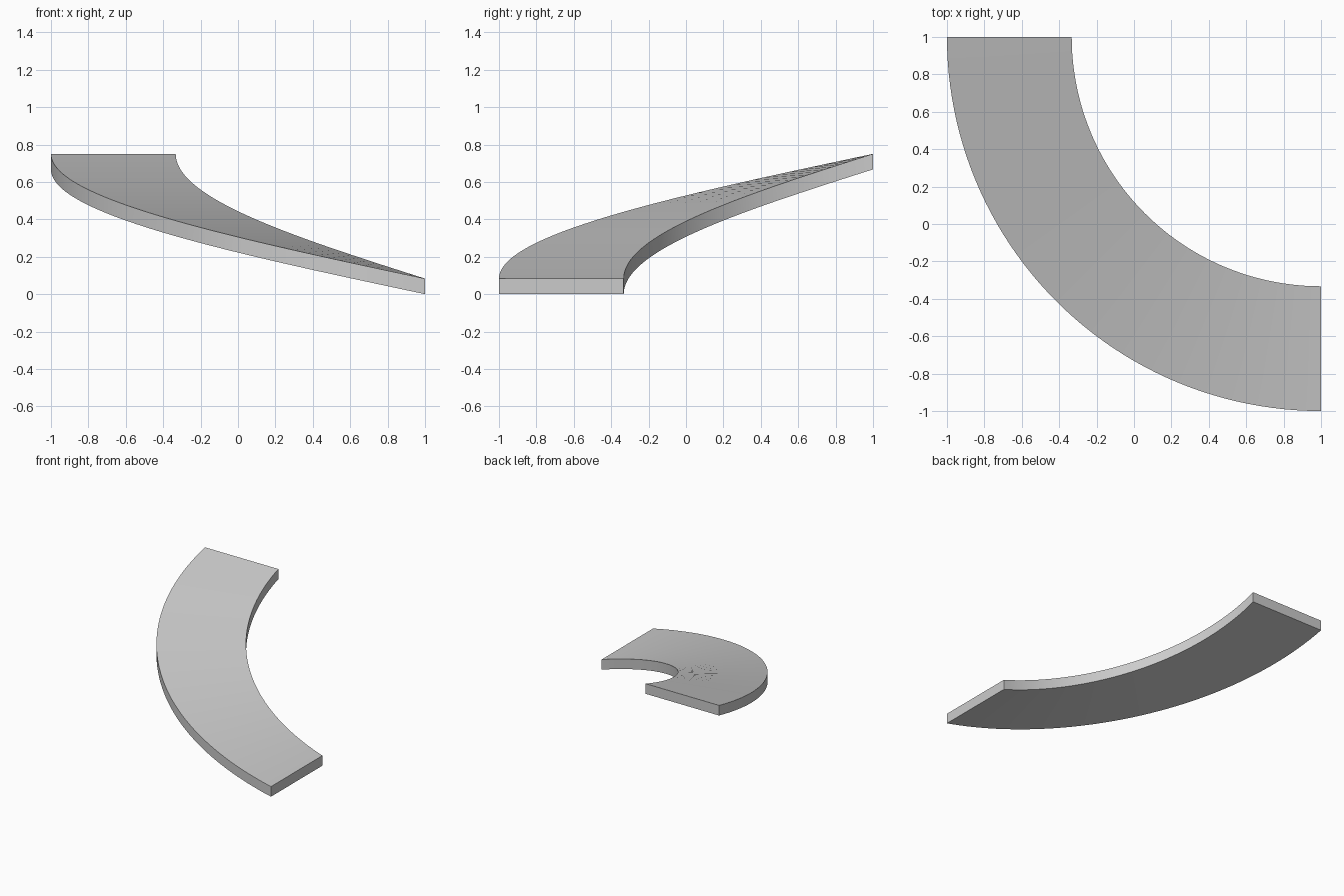
import bpy, bmesh
from math import cos, sin, pi, radians

cube = bpy.data.objects.get("Cube")
if cube:
    bpy.data.objects.remove(cube, do_unlink=True)

# Ramp dimensions: a quarter turn about a vertical axis at (1, 1)
INNER, OUTER = 1.333, 2.0
RISE, THICK = 0.667, 0.083
STEPS = 48

mat = bpy.data.materials.new("plain grey")
mat.use_nodes = True
grey = (0.6, 0.6, 0.6, 1)
mat.diffuse_color = grey
mat.node_tree.nodes["Principled BSDF"].inputs["Base Color"].default_value = grey


def section(bm, t):
    """Upright rectangular cross-section at fraction t of the climb."""
    a = 1.5 * pi - t * pi / 2
    z = t * RISE
    corners = ((INNER, z), (OUTER, z), (OUTER, z + THICK), (INNER, z + THICK))
    return [bm.verts.new((1 + r * cos(a), 1 + r * sin(a), h)) for r, h in corners]


# Sweep the section along the helix and cap both ends
bm = bmesh.new()
rings = [section(bm, i / STEPS) for i in range(STEPS + 1)]
for a, b in zip(rings, rings[1:]):
    for k in range(4):
        n = (k + 1) % 4
        bm.faces.new((a[k], a[n], b[n], b[k]))
bm.faces.new(rings[0])
bm.faces.new(rings[-1])
bmesh.ops.recalc_face_normals(bm, faces=bm.faces)

mesh = bpy.data.meshes.new("curved_ramp")
bm.to_mesh(mesh)
bm.free()
mesh.materials.append(mat)
ramp = bpy.data.objects.new("curved_ramp", mesh)
bpy.context.collection.objects.link(ramp)

# Smooth sweep with crisp edges
bpy.ops.object.select_all(action="DESELECT")
ramp.select_set(True)
bpy.context.view_layer.objects.active = ramp
bpy.ops.object.shade_smooth_by_angle(angle=radians(30))
